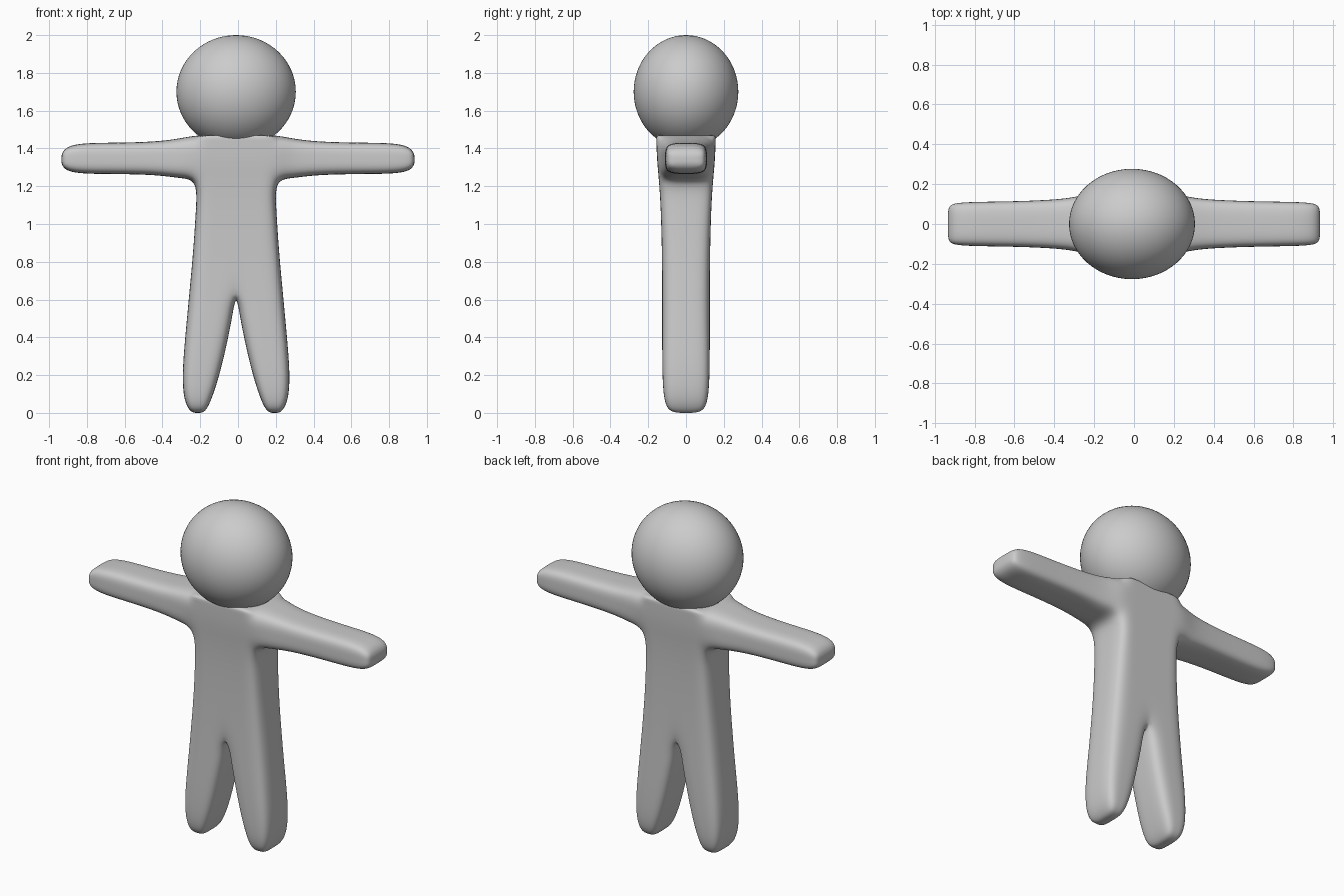
import bpy, bmesh

if "Cube" in bpy.data.objects:
    bpy.data.objects.remove(bpy.data.objects["Cube"])

grey = bpy.data.materials.new("plain grey")
grey.diffuse_color = (0.6, 0.6, 0.6, 1)
grey.use_nodes = True
grey.node_tree.nodes["Principled BSDF"].inputs["Base Color"].default_value = grey.diffuse_color
CENTRE = -0.01

# Torso and leg rows: z, inner x, middle x, outer x, half depth
TORSO = [(1.47, 0, .12, .215, .157), (1.35, 0, .12, .215, .155), (1.235, 0, .12, .205, .143),
         (1.08, 0, .11, .212, .133), (.85, 0, .11, .227, .127), (.64, 0, .12, .247, .126)]
LEG = [TORSO[-1], (.5, .022, .135, .26, .126), (.36, .05, .165, .273, .126),
       (.2, .088, .19, .285, .125), (.07, .13, .203, .278, .118), (0, .165, .203, .242, .09)]
# Arm columns: x, top z, middle z, bottom z, half depth
ARM = [(.30, 1.452, 1.348, 1.243, .131), (.42, 1.436, 1.348, 1.26, .12),
       (.62, 1.43, 1.347, 1.265, .113), (.82, 1.43, 1.347, 1.265, .111),
       (.91, 1.41, 1.345, 1.28, .104), (.935, 1.37, 1.342, 1.315, .085)]


def half_grid(side):
    """Flat quads of one half of the figure, as (x, z, half depth) corners."""
    def point(x, z, d):
        return (round(side * x + (CENTRE if x < .5 else 0), 4), z, d)

    torso = [[point(x, z, d) for x in xs] for z, *xs, d in TORSO]
    leg = [[point(x, z, d) for x in xs] for z, *xs, d in LEG]
    arm = [[row[2] for row in torso[:3]]]
    arm += [[point(x, z, d) for z in zs] for x, *zs, d in ARM]
    for grid, flip in ((torso, False), (leg, False), (arm, True)):
        for a, b in zip(grid, grid[1:]):
            for i in range(2):
                quad = [a[i], a[i + 1], b[i + 1], b[i]]
                yield quad[::-1] if flip else quad


def finish(obj):
    obj.data.materials.append(grey)
    for face in obj.data.polygons:
        face.use_smooth = True


# Body: flat figure thickened into front, middle and back layers, then subdivided
bm = bmesh.new()
verts, edges = {}, {}


def vert(p, layer):
    if (p, layer) not in verts:
        verts[p, layer] = bm.verts.new((p[0], layer * p[2], p[1]))
    return verts[p, layer]


for side in (1, -1):
    for quad in half_grid(side):
        for layer in (-1, 1):
            bm.faces.new([vert(p, layer) for p in quad])
        for p, q in zip(quad, quad[1:] + quad[:1]):
            key = frozenset((p, q))
            edges[key] = edges.get(key, 0) + 1
for key, count in edges.items():
    if count == 1:  # outline edges carry the side walls
        p, q = sorted(key)
        for layer in (-1, 0):
            bm.faces.new([vert(p, layer), vert(q, layer), vert(q, layer + 1), vert(p, layer + 1)])
bmesh.ops.recalc_face_normals(bm, faces=bm.faces)

# Crisp rim around the neck
crease = bm.edges.layers.float.new("crease_edge")
for e in bm.edges:
    if all(v.co.z > 1.46 and abs(v.co.y) > .1 for v in e.verts):
        e[crease] = .8
mesh = bpy.data.meshes.new("body")
bm.to_mesh(mesh)
bm.free()
body = bpy.data.objects.new("body", mesh)
bpy.context.collection.objects.link(body)
subsurf = body.modifiers.new("rounding", 'SUBSURF')
subsurf.levels = subsurf.render_levels = 3
finish(body)

# Head: slightly flattened ball
bpy.ops.mesh.primitive_uv_sphere_add(segments=64, ring_count=32, radius=1, location=(CENTRE, 0, 1.7))
head = bpy.context.object
head.name = "head"
head.scale = (.316, .277, .3)
finish(head)
